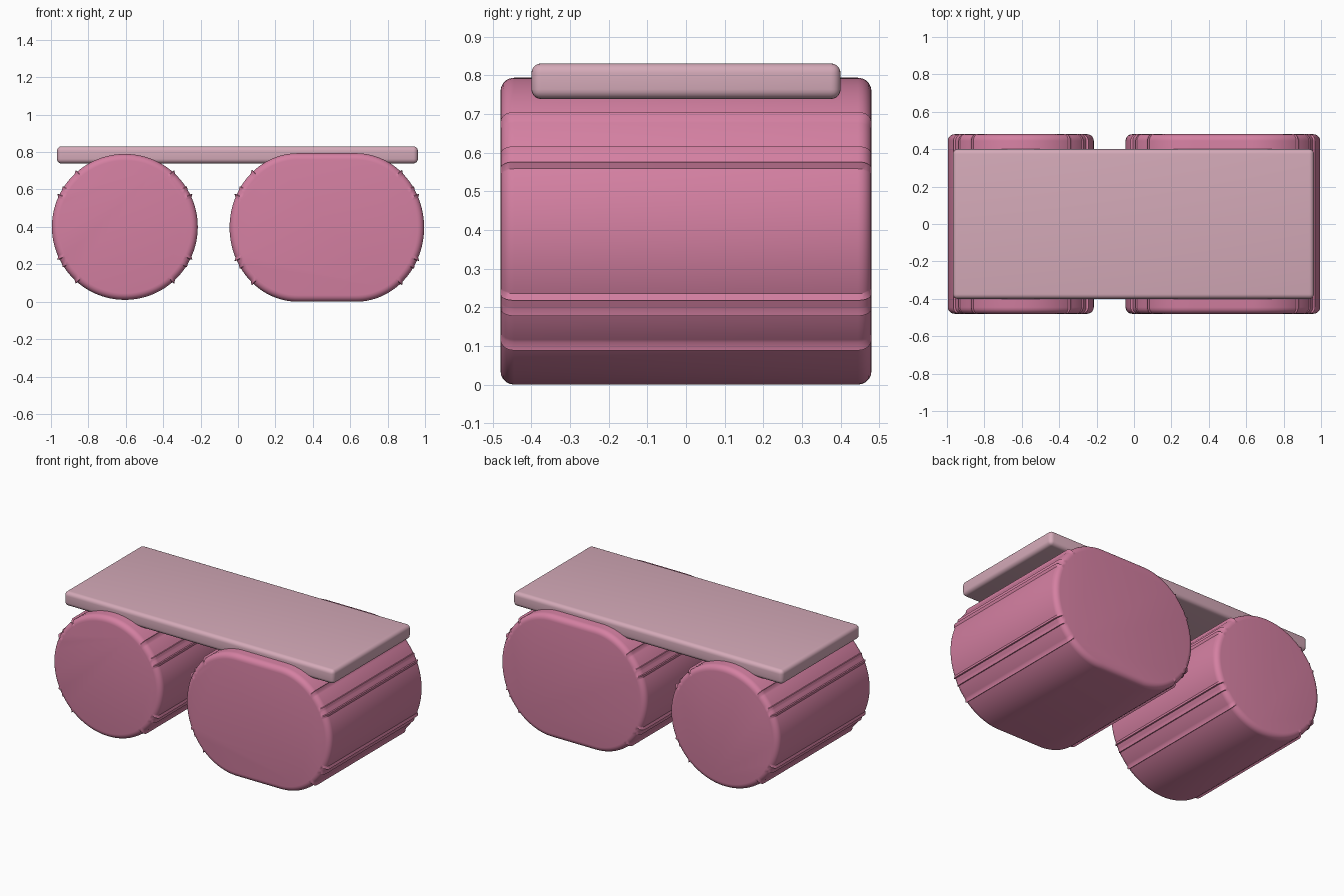
import bpy
import bmesh
from math import cos, sin, pi, radians, copysign

if "Cube" in bpy.data.objects:
    bpy.data.objects.remove(bpy.data.objects["Cube"], do_unlink=True)


def material(name, rgb):
    mat = bpy.data.materials.new(name)
    mat.use_nodes = True
    colour = (*rgb, 1)
    mat.diffuse_color = colour
    mat.node_tree.nodes["Principled BSDF"].inputs["Base Color"].default_value = colour
    return mat


def finish(bm, name, mat):
    bmesh.ops.recalc_face_normals(bm, faces=bm.faces)
    mesh = bpy.data.meshes.new(name)
    bm.to_mesh(mesh)
    bm.free()
    mesh.materials.append(mat)
    obj = bpy.data.objects.new(name, mesh)
    bpy.context.collection.objects.link(obj)
    bpy.ops.object.select_all(action="DESELECT")
    obj.select_set(True)
    bpy.context.view_layer.objects.active = obj
    bpy.ops.object.shade_smooth_by_angle(angle=radians(35))
    return obj


# Fine lengthwise ridges, as angles above the horizontal in each quadrant
RIDGES = (26, 33, 49)
RIDGE_HEIGHT = 0.012


def quadrant():
    """Angle and outward lift of each profile point from side to top."""
    points = [(a, 0) for a in range(0, 91, 3) if all(abs(a - r) > 1 for r in RIDGES)]
    for r in RIDGES:
        lift = RIDGE_HEIGHT * (0.5 if r == RIDGES[1] else 1)
        points += [(r - 2.5, 0), (r, lift), (r + 0.5, 0)]
    return sorted(points)


def outline():
    q = quadrant()
    points = q + [(180 - a, h) for a, h in reversed(q)]
    points += [(180 + a, h) for a, h in q] + [(360 - a, h) for a, h in reversed(q)]
    return [p for i, p in enumerate(points) if abs(p[0] - points[i - 1][0]) % 360 > 0.01
            or p[0] % 180 == 90]


def drum(name, x, z, rx, rz, flat, mat, depth=0.48, edge=0.035, steps=5):
    """Rounded-edge drum along y, with an optional flat run on top and bottom."""
    bm = bmesh.new()
    rounding = [(edge * (1 - cos(t)), edge * (1 - sin(t)))
                for t in (pi / 2 * i / steps for i in range(steps + 1))]
    stations = [(-depth + b, edge - a) for a, b in reversed(rounding)]
    stations = [(-depth + edge * (1 - sin(t)), edge * (1 - cos(t)))
                for t in (pi / 2 * (1 - i / steps) for i in range(steps + 1))]
    stations += [(-y, inset) for y, inset in reversed(stations)]
    points = outline()
    rings = []
    for y, inset in stations:
        ring = []
        for i, (a, lift) in enumerate(points):
            c, s = cos(radians(a)), sin(radians(a))
            # the doubled points at top and bottom span the flat run
            if a % 180 == 90:
                first = abs(points[i - 1][0] - a) > 0.01
                side = (1 if first else -1) * copysign(1, s)
            else:
                side = copysign(1, c)
            ring.append(bm.verts.new((x + side * flat + (rx + lift - inset) * c, y,
                                      z + (rz + lift - inset) * s)))
        rings.append(ring)
    n = len(points)
    for low, high in zip(rings, rings[1:]):
        for i in range(n):
            j = (i + 1) % n
            bm.faces.new((low[i], low[j], high[j], high[i]))
    bm.faces.new(rings[0])
    bm.faces.new(rings[-1])
    bmesh.ops.remove_doubles(bm, verts=bm.verts, dist=0.0002)
    return finish(bm, name, mat)


def rounded_board(name, centre, size, radius, mat):
    bm = bmesh.new()
    bmesh.ops.create_cube(bm, size=1)
    bmesh.ops.scale(bm, vec=size, verts=bm.verts)
    bmesh.ops.translate(bm, vec=centre, verts=bm.verts)
    bmesh.ops.bevel(bm, geom=bm.edges[:], offset=radius, segments=5,
                    profile=0.5, affect="EDGES")
    return finish(bm, name, mat)


rose = material("rose pink", (0.66, 0.215, 0.36))
pale = material("pale pink", (0.66, 0.40, 0.48))

# Two drums carrying the board
drum("round_drum", -0.605, 0.4, 0.39, 0.39, 0, rose)
drum("long_drum", 0.475, 0.397, 0.365, 0.397, 0.155, rose)

# Board resting across both
rounded_board("top_board", (-0.003, 0, 0.785), (1.93, 0.8, 0.092), 0.025, pale)
